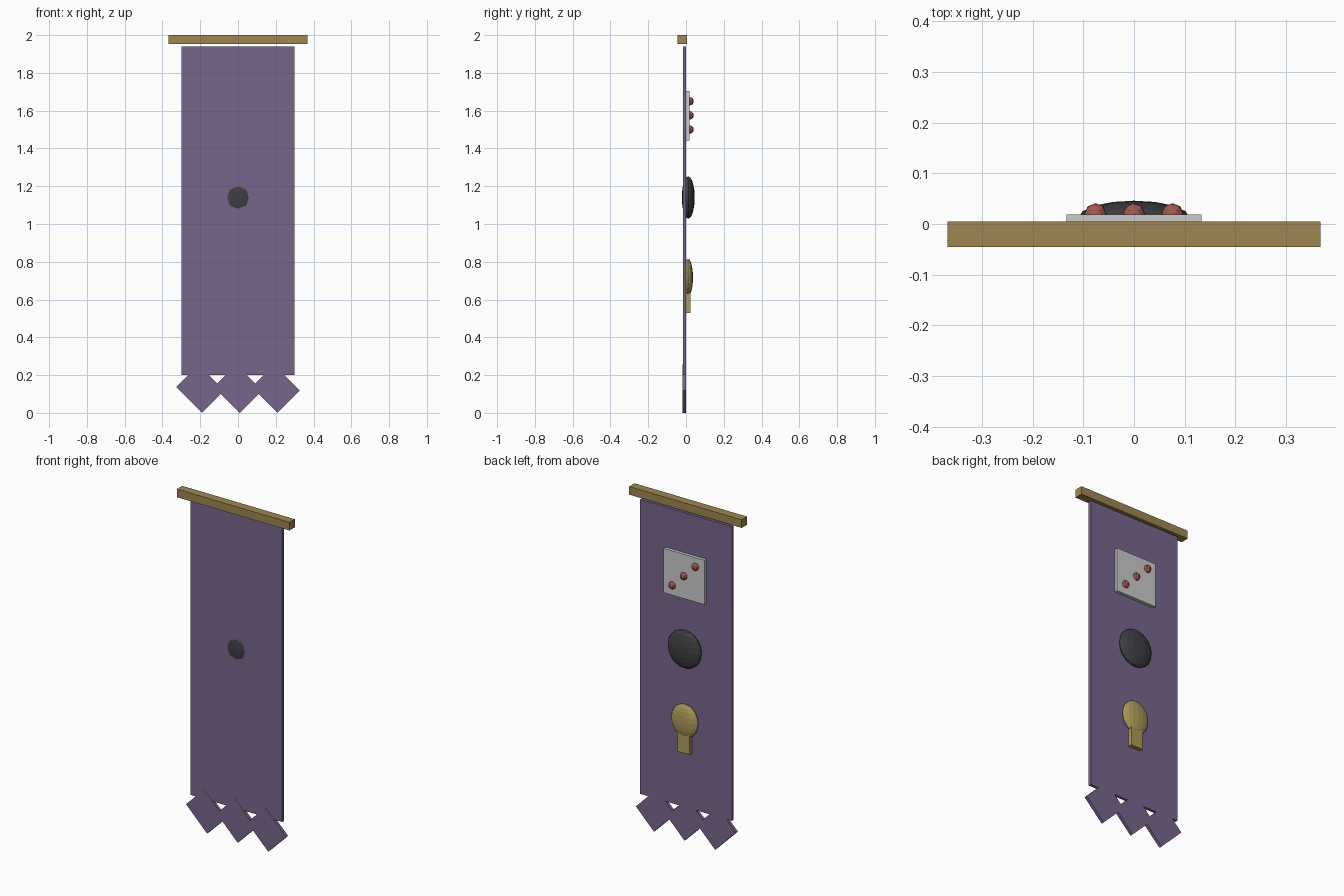
import bpy
from math import radians

if "Cube" in bpy.data.objects:
    bpy.data.objects.remove(bpy.data.objects["Cube"])


def material(name, rgb):
    m = bpy.data.materials.new(name)
    m.diffuse_color = (*rgb, 1)
    m.use_nodes = True
    m.node_tree.nodes["Principled BSDF"].inputs["Base Color"].default_value = m.diffuse_color
    return m


CLOTH = material("purple_cloth", (0.19, 0.13, 0.26))
WOOD = material("rod_gold", (0.34, 0.24, 0.08))
GOLD = material("emblem_gold", (0.42, 0.33, 0.10))
DARK = material("dark_grey", (0.05, 0.05, 0.055))
RED = material("red", (0.35, 0.10, 0.08))


def finish(name, scale, mat):
    ob = bpy.context.object
    ob.name = name
    ob.scale = scale
    if mat:
        ob.data.materials.append(mat)
    bpy.ops.object.transform_apply(location=False, rotation=False, scale=True)
    return ob


def box(name, center, size, mat=None, tilt=0):
    bpy.ops.mesh.primitive_cube_add(size=1, location=center, rotation=(0, radians(tilt), 0))
    return finish(name, size, mat)


def ball(name, center, radii, mat, segments=16, rings=10):
    bpy.ops.mesh.primitive_uv_sphere_add(segments=segments, ring_count=rings, radius=1, location=center)
    return finish(name, radii, mat)


# Hanging rod and cloth
box("rod", (0, -0.02, 1.976), (0.736, 0.05, 0.048), WOOD)
box("cloth", (0, -0.008, 1.07), (0.60, 0.017, 1.74), CLOTH)

# Tilted squares forming the ragged hem
for i, x in enumerate((-0.2, 0, 0.2)):
    box(f"hem_tip_{i + 1}", (x, -0.0085, 0.128), (0.167, 0.018, 0.194), CLOTH, tilt=-45)

# Square plate with a diagonal row of red beads
box("plate", (0, 0.009, 1.572), (0.266, 0.02, 0.262))
for i in (-1, 0, 1):
    ball(f"bead_{i + 2}", (i * 0.076, 0.02, 1.575 - i * 0.075), (0.022, 0.021, 0.022), RED, 8, 6)

# Dark disc, poking slightly through the front
ball("dark_disc", (0, 0.012, 1.14), (0.11, 0.034, 0.112), DARK)

# Gold emblem: oval with a stem
ball("emblem_oval", (0, 0.011, 0.717), (0.088, 0.026, 0.098), GOLD)
box("emblem_stem", (0, 0.009, 0.59), (0.078, 0.03, 0.12), GOLD)
